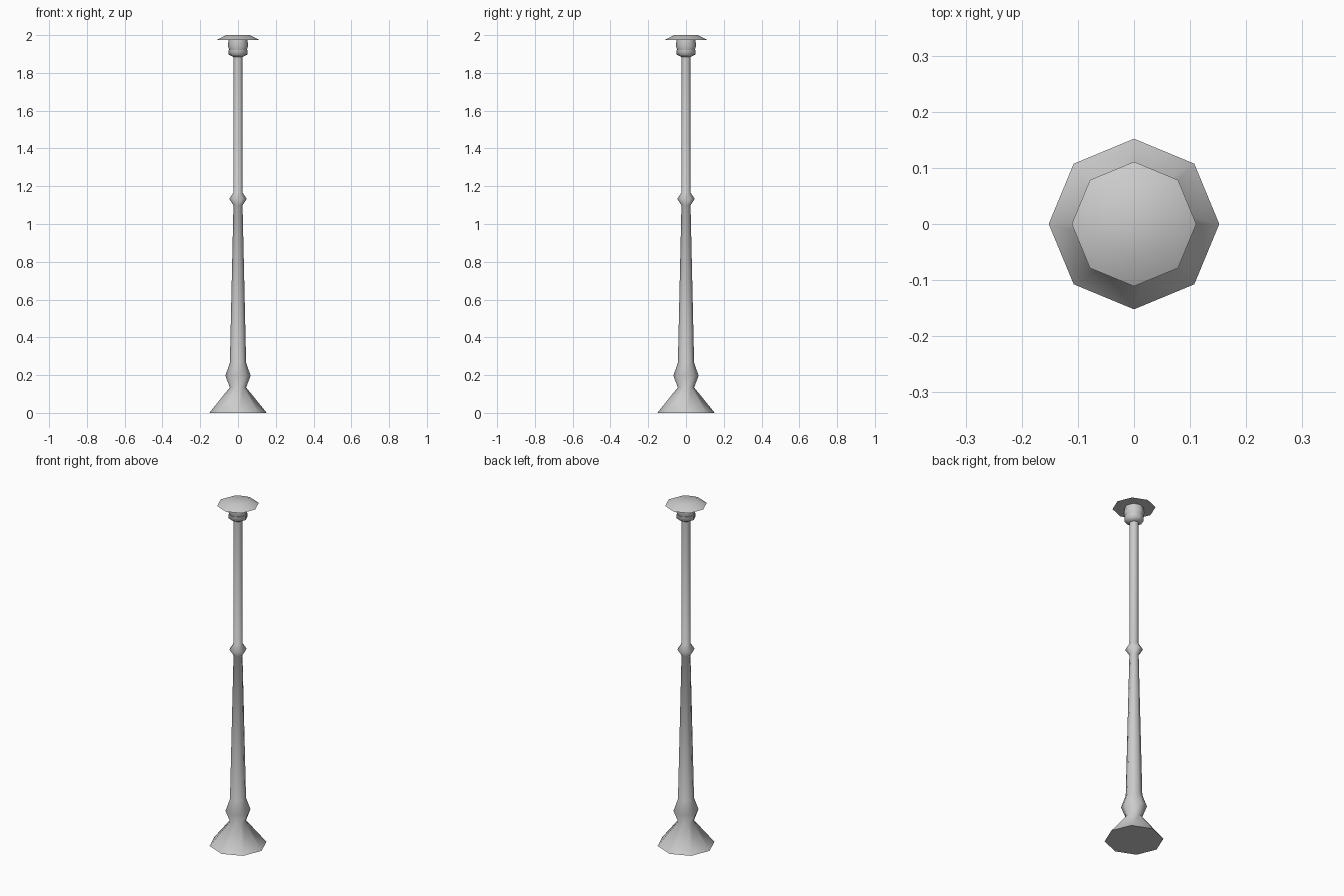
import bpy, bmesh, math

if "Cube" in bpy.data.objects:
    bpy.data.objects.remove(bpy.data.objects["Cube"])

SIDES = 8


def lathe(name, profile):
    """Closed eight-sided turned part from (radius, height) points."""
    bm = bmesh.new()
    rings = []
    for r, z in profile:
        rings.append([bm.verts.new((r * math.cos(2 * math.pi * i / SIDES),
                                    r * math.sin(2 * math.pi * i / SIDES), z))
                      for i in range(SIDES)])
    for a, b in zip(rings, rings[1:]):
        for i in range(SIDES):
            j = (i + 1) % SIDES
            bm.faces.new((a[i], a[j], b[j], b[i]))
    bm.faces.new(rings[0][::-1])
    bm.faces.new(rings[-1])
    mesh = bpy.data.meshes.new(name)
    bm.to_mesh(mesh)
    bm.free()
    obj = bpy.data.objects.new(name, mesh)
    bpy.context.collection.objects.link(obj)
    bpy.ops.object.select_all(action='DESELECT')
    obj.select_set(True)
    bpy.context.view_layer.objects.active = obj
    bpy.ops.object.shade_smooth_by_angle(angle=math.radians(65))
    return obj


# Flared foot, bulge, tapered shaft, middle ring and upper pole
lathe("lamp_post", [(0.152, 0), (0.043, 0.135), (0.067, 0.197), (0.043, 0.265),
                    (0.024, 1.10), (0.046, 1.133), (0.024, 1.167), (0.024, 1.89)])

# Collar holding the lamp
lathe("lamp_collar", [(0.026, 1.885), (0.050, 1.898), (0.050, 1.922)])

# Lamp body
lathe("lamp_body", [(0.047, 1.922), (0.054, 1.945), (0.049, 1.977)])

# Wide shallow cap
lathe("lamp_cap", [(0.111, 1.975), (0.062, 2.0)])
